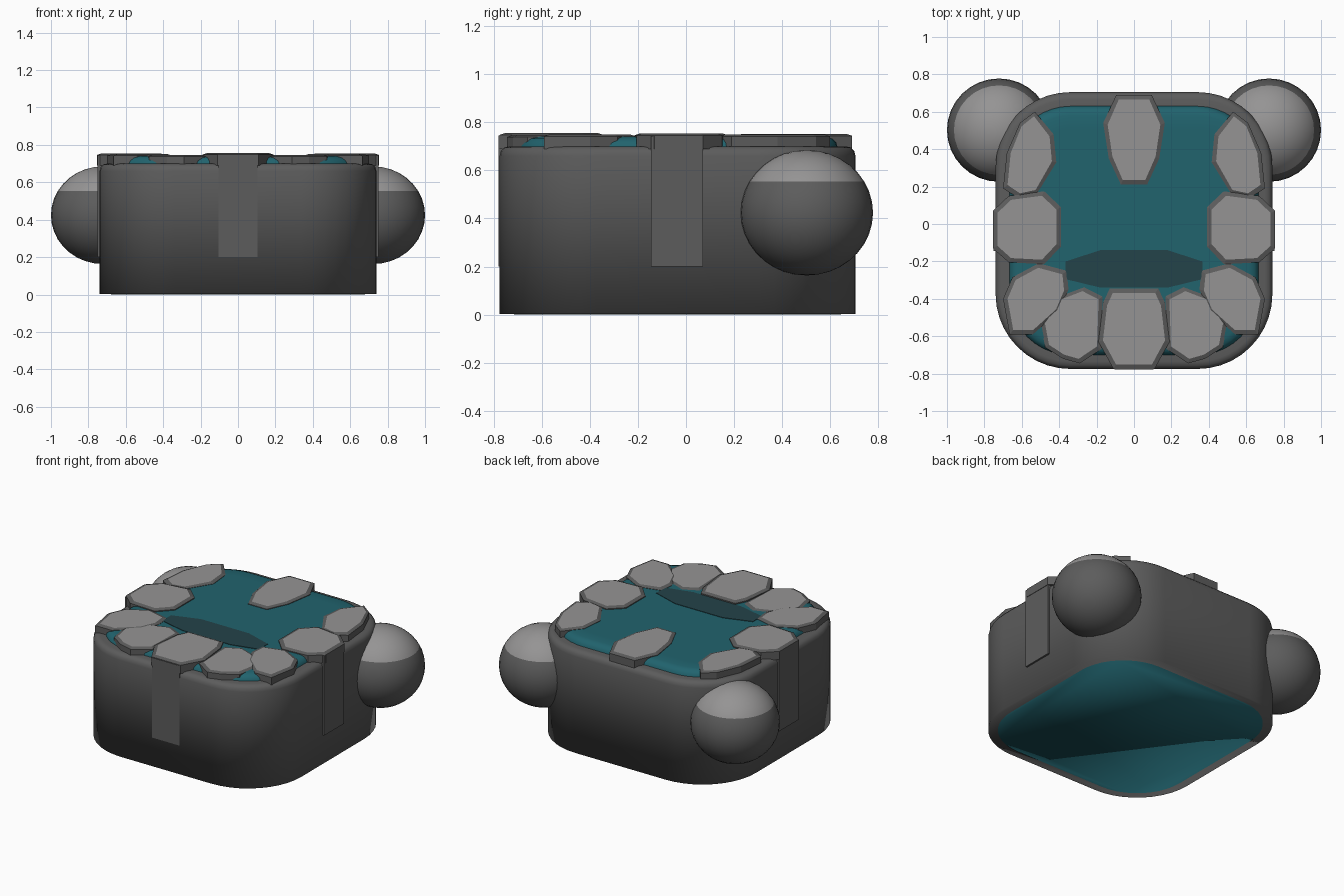
import bpy, bmesh, math

if "Cube" in bpy.data.objects:
    bpy.data.objects.remove(bpy.data.objects["Cube"])


def material(name, rgb):
    m = bpy.data.materials.new(name)
    m.diffuse_color = (*rgb, 1)
    m.use_nodes = True
    m.node_tree.nodes["Principled BSDF"].inputs["Base Color"].default_value = m.diffuse_color
    return m


ROCK = material("dark rock", (0.108, 0.108, 0.108))
STONE = material("light stone", (0.30, 0.295, 0.295))
WATER = material("teal water", (0.015, 0.125, 0.155))
DEEP = material("deep teal", (0.017, 0.056, 0.067))


def finish(bm, name, mats, angle=None):
    bmesh.ops.recalc_face_normals(bm, faces=bm.faces)
    me = bpy.data.meshes.new(name)
    bm.to_mesh(me)
    bm.free()
    for m in mats:
        me.materials.append(m)
    ob = bpy.data.objects.new(name, me)
    bpy.context.collection.objects.link(ob)
    if angle:
        bpy.ops.object.select_all(action='DESELECT')
        bpy.context.view_layer.objects.active = ob
        ob.select_set(True)
        bpy.ops.object.shade_smooth_by_angle(angle=math.radians(angle))
    return ob


def rounded_square(off, z, half=0.74, radius=0.40, cy=-0.035, steps=10):
    """Points of a rounded square moved inwards by off."""
    r, c = radius - off, half - radius
    pts = []
    for q, (sx, sy) in enumerate([(1, 1), (-1, 1), (-1, -1), (1, -1)]):
        for i in range(steps + 1):
            a = math.pi / 2 * (q + i / steps)
            pts.append((sx * c + r * math.cos(a), cy + sy * c + r * math.sin(a), z))
    return pts


def block(name, profile, mat):
    """Closed block through rings of (inset, height), softly shaded."""
    bm = bmesh.new()
    rings = [[bm.verts.new(p) for p in rounded_square(o, z)] for o, z in profile]
    n = len(rings[0])
    for a, b in zip(rings, rings[1:]):
        for i in range(n):
            j = (i + 1) % n
            bm.faces.new((a[i], a[j], b[j], b[i]))
    bm.faces.new(rings[0])
    bm.faces.new(rings[-1])
    return finish(bm, name, [mat], 120)


# Rock block, and the water block set into it and flush with its underside
block("rock_wall", [(0, 0.003), (0, 0.66), (0.005, 0.68), (0.018, 0.695),
                    (0.04, 0.70), (0.10, 0.70)], ROCK)
block("water", [(0.06, 0.0), (0.072, 0.69), (0.08, 0.715), (0.097, 0.732),
                (0.125, 0.74), (0.2, 0.74)], WATER)


def prism(name, levels, mats):
    """Stack of matching outlines; the top face takes the last material."""
    bm = bmesh.new()
    rings = [[bm.verts.new((x, y, z)) for x, y in pts] for pts, z in levels]
    n = len(rings[0])
    bm.faces.new(rings[0])
    for a, b in zip(rings, rings[1:]):
        for i in range(n):
            j = (i + 1) % n
            bm.faces.new((a[i], a[j], b[j], b[i]))
    bm.faces.new(rings[-1]).material_index = len(mats) - 1
    return finish(bm, name, mats)


def inset(pts, d):
    """Shrink an outline towards its centre by about d on each axis."""
    xs, ys = [p[0] for p in pts], [p[1] for p in pts]
    cx, cy = (min(xs) + max(xs)) / 2, (min(ys) + max(ys)) / 2
    fx = 1 - 2 * d / (max(xs) - min(xs))
    fy = 1 - 2 * d / (max(ys) - min(ys))
    return [(cx + (x - cx) * fx, cy + (y - cy) * fy) for x, y in pts]


def stone(name, pts, top):
    prism(name, [(pts, 0.69), (pts, top - 0.008), (inset(pts, 0.024), top)],
          [ROCK, STONE])


def flip(pts):
    return [(-x, y) for x, y in reversed(pts)]


# Stones on the centre line, given by their right half
back = [(0.07, 0.21), (0.135, 0.35), (0.165, 0.54), (0.095, 0.69)]
front = [(0.11, -0.775), (0.19, -0.63), (0.165, -0.42), (0.13, -0.345)]
stone("back_stone", back + flip(back), 0.752)
stone("front_stone", front + flip(front), 0.756)

# Stones in mirrored pairs: outline, top height
pairs = {
    "side_stone": ([(.39, .09), (.48, .175), (.67, .15), (.755, .07),
                    (.755, -.13), (.67, -.205), (.48, -.215), (.39, -.12)], .754),
    "back_corner_stone": ([(.53, .60), (.61, .54), (.68, .38), (.70, .19),
                           (.62, .14), (.52, .16), (.415, .33), (.43, .48)], .75),
    "front_corner_stone": ([(.36, -.25), (.51, -.21), (.65, -.285), (.70, -.40),
                            (.665, -.59), (.54, -.59), (.40, -.465), (.35, -.35)], .75),
    "front_side_stone": ([(.165, -.385), (.265, -.335), (.40, -.385), (.50, -.53),
                          (.475, -.66), (.38, -.72), (.29, -.745), (.175, -.67)], .747),
}
for name, (pts, top) in pairs.items():
    stone(name + "_right", pts, top)
    stone(name + "_left", flip(pts), top)


def box(x0, x1, y0, y1):
    return [(x0, y0), (x1, y0), (x1, y1), (x0, y1)]


# Upright slabs under the front and side stones
prism("front_slab", [(box(-.103, .103, -.779, -.70), 0.2),
                     (box(-.103, .103, -.779, -.70), 0.745)], [ROCK])
for side, x0, x1 in (("right", .68, .752), ("left", -.752, -.68)):
    pts = box(x0, x1, -.145, .07)
    prism("side_slab_" + side, [(pts, 0.2), (pts, 0.744)], [ROCK])

# Dark patch lying on the water
patch = [(.18, -.34), (.365, -.295), (.365, -.20), (.18, -.14)]
patch = patch + flip(patch)
prism("dark_patch", [(patch, 0.738), (patch, 0.743)], [DEEP])

# Round boulders at the back corners, light on top
for side, s in (("right", 1), ("left", -1)):
    bm = bmesh.new()
    bmesh.ops.create_uvsphere(bm, u_segments=32, v_segments=18, radius=1)
    for f in bm.faces:
        f.material_index = int(f.calc_center_median().z > 0.5)
    for v in bm.verts:
        v.co = (s * 0.722 + v.co.x * 0.278, 0.502 + v.co.y * 0.276,
                0.424 + v.co.z * 0.261)
    finish(bm, "boulder_" + side, [ROCK, STONE], 35)
